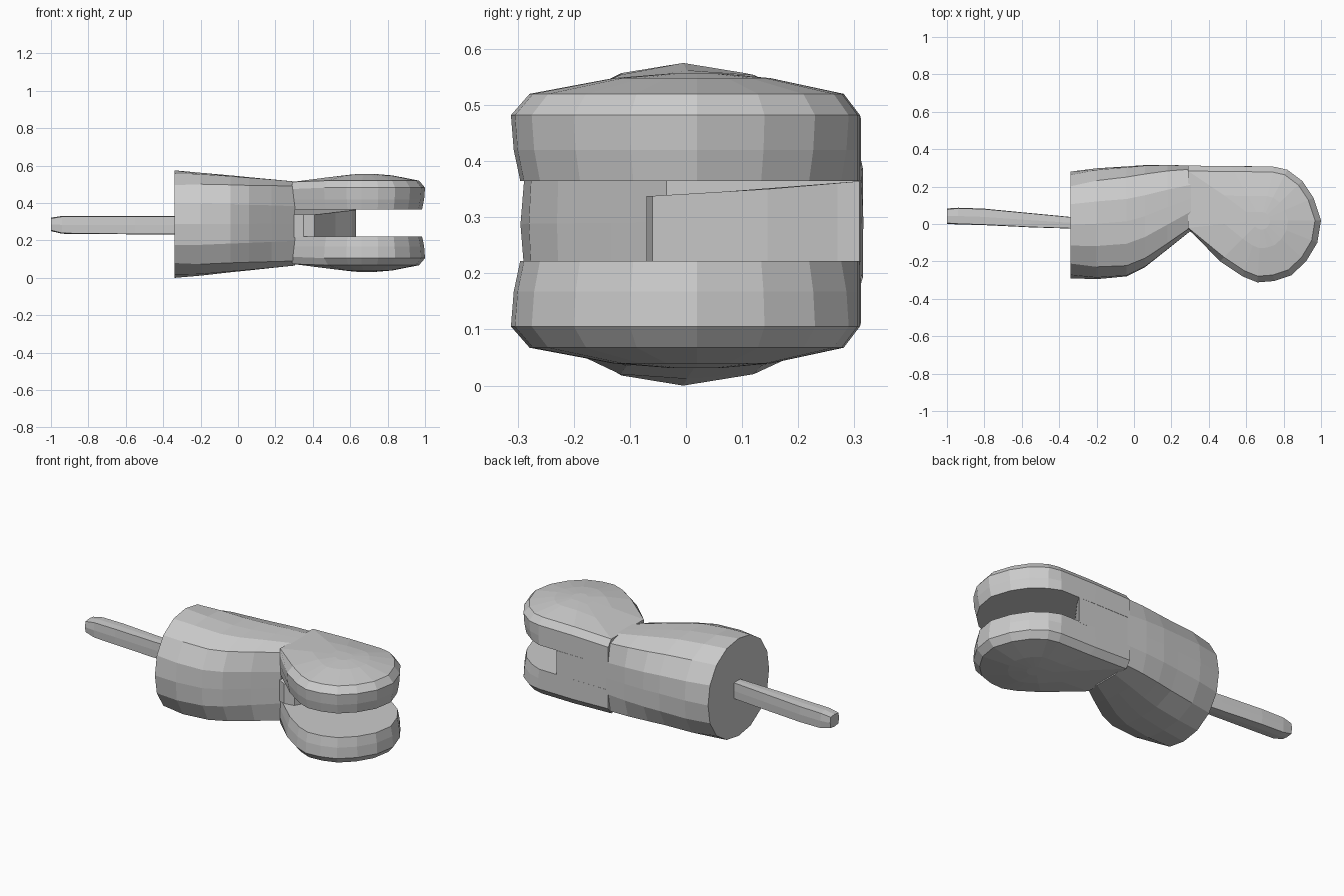
import bpy, bmesh
from math import cos, sin, pi

if "Cube" in bpy.data.objects:
    bpy.data.objects.remove(bpy.data.objects["Cube"])


def loft(name, rings):
    """Skin a list of equal-length point rings and cap both ends."""
    bm = bmesh.new()
    rows = [[bm.verts.new(p) for p in ring] for ring in rings]
    n = len(rows[0])
    for a, b in zip(rows, rows[1:]):
        for i in range(n):
            j = (i + 1) % n
            bm.faces.new((a[i], a[j], b[j], b[i]))
    bm.faces.new(rows[0])
    bm.faces.new(rows[-1])
    bmesh.ops.recalc_face_normals(bm, faces=bm.faces)
    mesh = bpy.data.meshes.new(name)
    bm.to_mesh(mesh)
    bm.free()
    obj = bpy.data.objects.new(name, mesh)
    bpy.context.collection.objects.link(obj)
    return obj


def superellipse(x, y0, y1, z0, z1, power, sides=16):
    """Cross-section across the body; a higher power is boxier."""
    ring = []
    for i in range(sides):
        c, s = cos(2 * pi * i / sides), sin(2 * pi * i / sides)
        r = (abs(c) ** power + abs(s) ** power) ** (-1 / power)
        ring.append((x, (y0 + y1) / 2 + r * c * (y1 - y0) / 2,
                     (z0 + z1) / 2 + r * s * (z1 - z0) / 2))
    return ring


# Body: round at the handle end, boxy and narrow where it meets the jaws
stations = [(-0.34, -0.29, 0.28, 0.0, 0.575, 2.15),
            (-0.20, -0.295, 0.298, 0.012, 0.562, 2.75),
            (-0.04, -0.28, 0.308, 0.030, 0.548, 3.2),
            (0.06, -0.23, 0.315, 0.040, 0.538, 3.6),
            (0.18, -0.135, 0.316, 0.053, 0.527, 4.5),
            (0.305, -0.035, 0.312, 0.066, 0.515, 6)]
loft("body", [superellipse(*s) for s in stations])

# Jaws: one rounded plan outline, tapered inward and domed on the outside
outline = [(0.29, 0.312), (0.52, 0.31), (0.75, 0.306), (0.82, 0.29), (0.90, 0.23),
           (0.96, 0.14), (1.0, 0.02), (0.98, -0.10), (0.92, -0.20),
           (0.84, -0.275), (0.75, -0.305), (0.66, -0.312), (0.58, -0.28),
           (0.46, -0.20), (0.29, -0.025)]


def jaw_ring(z_far, z_root, scale, spread=1.0):
    """Inset the outline; the root stays at the body, the back wall upright."""
    ring = []
    for x, y in outline:
        root = x < 0.3
        px = 0.68 + (x - 0.68) * (spread if root else scale)
        upright = y > 0.3 and scale > 0.94
        py = y if upright else 0.02 + (y - 0.02) * scale
        ring.append((px, py, z_root if root else z_far))
    return ring


def jaw(name, flip):
    rings = [jaw_ring(0.365, 0.365, 0.95), jaw_ring(0.42, 0.42, 0.985),
             jaw_ring(0.482, 0.475, 1.0), jaw_ring(0.52, 0.513, 0.90),
             jaw_ring(0.548, 0.538, 0.45, 0.5), jaw_ring(0.556, 0.552, 0.15, 0.2)]
    if flip:
        rings = [[(x, y, 0.5875 - z) for x, y, z in r] for r in rings]
    return loft(name, rings)


jaw("upper_jaw", False)
jaw("lower_jaw", True)

# Hinge block filling the back of the slot, its top rising to the rear
hinge = [(0.28, 0.311), (0.28, -0.03), (0.35, -0.07), (0.41, -0.06),
         (0.52, 0.145), (0.61, 0.27), (0.63, 0.309)]
loft("hinge_block", [[(x, y, 0.215) for x, y in hinge],
                     [(x, y, 0.338 + 0.085 * max(y, 0)) for x, y in hinge]])

# Handle: slim square bar with a tapered tip, angled slightly to the back
bar = [(-1.0, 0.0, 0.083, 0.25, 0.322, 5),
       (-0.94, -0.002, 0.087, 0.236, 0.331, 9),
       (-0.80, -0.006, 0.082, 0.234, 0.331, 12),
       (-0.55, -0.018, 0.058, 0.233, 0.331, 14),
       (-0.32, -0.025, 0.036, 0.233, 0.331, 14)]
loft("handle", [superellipse(*s, sides=8) for s in bar])
